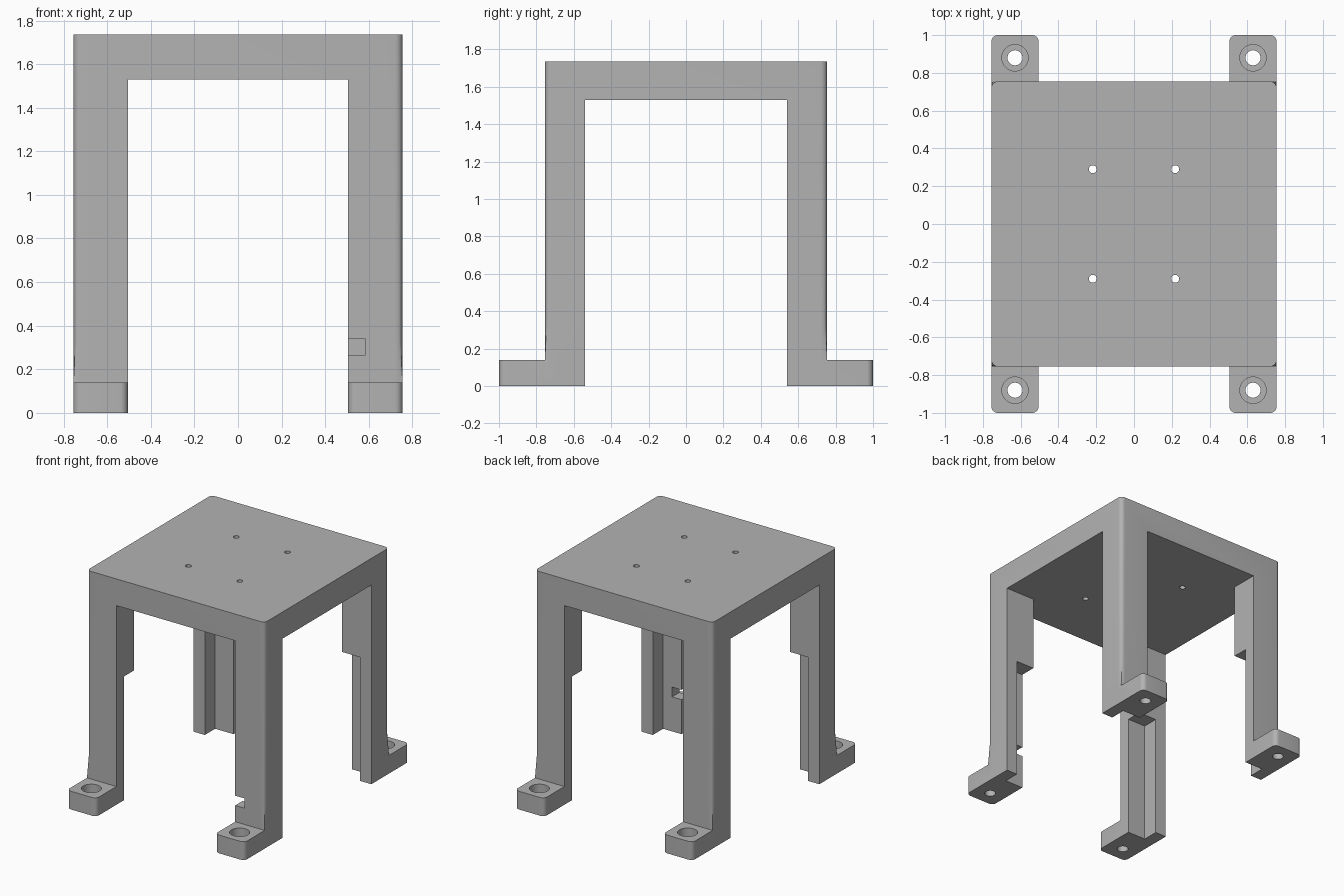
import bpy, bmesh, math

if "Cube" in bpy.data.objects:
    bpy.data.objects.remove(bpy.data.objects["Cube"], do_unlink=True)

HALF, TOP, OPEN_Z = 0.755, 1.735, 1.53      # outer half width, height, underside
LEG_X, LEG_Y = 0.505, 0.54                  # inner faces of the legs
FOOT_Z, RADIUS = 0.14, 0.035


def to_object(bm, name):
    bmesh.ops.recalc_face_normals(bm, faces=bm.faces)
    mesh = bpy.data.meshes.new(name)
    bm.to_mesh(mesh)
    bm.free()
    obj = bpy.data.objects.new(name, mesh)
    bpy.context.collection.objects.link(obj)
    return obj


def box(name, lo, hi, round_y=0):
    """Box between two corners; round_y rounds the upright edges on that y side."""
    bm = bmesh.new()
    bmesh.ops.create_cube(bm, size=1)
    for v in bm.verts:
        v.co = [a + (c + 0.5) * (b - a) for a, b, c in zip(lo, hi, v.co)]
    if round_y:
        mid = (lo[1] + hi[1]) / 2
        edges = [e for e in bm.edges
                 if abs(e.verts[0].co.z - e.verts[1].co.z) > 0.01
                 and (e.verts[0].co.y - mid) * round_y > 0]
        bmesh.ops.bevel(bm, geom=edges, offset=RADIUS, segments=8,
                        profile=0.5, affect='EDGES')
    return to_object(bm, name)


def cylinder(name, x, y, radius, z0, z1):
    bm = bmesh.new()
    bmesh.ops.create_cone(bm, cap_ends=True, segments=32, radius1=radius,
                          radius2=radius, depth=z1 - z0)
    bmesh.ops.translate(bm, verts=bm.verts, vec=(x, y, (z0 + z1) / 2))
    return to_object(bm, name)


def combine(target, tool, operation='DIFFERENCE'):
    """Apply one boolean and remove the tool."""
    tool.hide_render = True
    mod = target.modifiers.new("combine", 'BOOLEAN')
    mod.operation, mod.solver, mod.object = operation, 'EXACT', tool
    bpy.context.view_layer.update()
    graph = bpy.context.evaluated_depsgraph_get()
    mesh = bpy.data.meshes.new_from_object(target.evaluated_get(graph))
    target.modifiers.clear()
    target.data = mesh
    bpy.data.objects.remove(tool, do_unlink=True)


def corner_ring(bm, z, rounded):
    """Square outline whose corners are either round or sharp."""
    ring, steps = [], 8
    for quarter in range(4):
        for i in range(steps + 1):
            t = math.pi / 2 * i / steps
            c, s = math.cos(t), math.sin(t)
            k = 1 if rounded else 1 / max(c, s)
            x = y = HALF - RADIUS
            x, y = x + RADIUS * c * k, y + RADIUS * s * k
            for _ in range(quarter):
                x, y = -y, x
            ring.append(bm.verts.new((x, y, z)))
    return ring


# Outer block: sharp corners by the feet, blending into round ones above
bm = bmesh.new()
rings = [corner_ring(bm, z, r) for z, r in
         ((0, False), (FOOT_Z, False), (0.33, True), (TOP, True))]
for a, b in zip(rings, rings[1:]):
    for i in range(len(a)):
        j = (i + 1) % len(a)
        bm.faces.new((a[i], a[j], b[j], b[i]))
bm.faces.new(rings[0][::-1])
bm.faces.new(rings[-1])
stand = to_object(bm, "table_stand")

# Openings between the legs, and the recess that thins the lower legs
combine(stand, box("front_opening", (-LEG_X, -1.2, -1), (LEG_X, 1.2, OPEN_Z)))
combine(stand, box("side_opening", (-1.2, -LEG_Y, -1), (1.2, LEG_Y, OPEN_Z)))
combine(stand, box("leg_recess", (-0.66, -0.665, -1), (0.66, 0.665, 0.95)))

# Feet with counterbored screw holes
for sx in (-1, 1):
    for sy in (-1, 1):
        xs = sorted((sx * LEG_X, sx * HALF))
        ys = sorted((sy * 0.7, sy * 1.0))
        foot = box("foot", (xs[0], ys[0], 0), (xs[1], ys[1], FOOT_Z), sy)
        combine(stand, foot, 'UNION')
        x, y = sx * 0.63, sy * 0.88
        combine(stand, cylinder("screw_hole", x, y, 0.04, -0.1, 0.3))
        combine(stand, cylinder("counterbore", x, y, 0.07, 0.07, 0.3))
        # Small mounting hole through the top
        combine(stand, cylinder("top_hole", sx * 0.218, sy * 0.29, 0.021, 1.3, 2))

# Cable notch in one front leg
combine(stand, box("cable_notch", (0.4, -0.8, 0.265), (0.585, -0.6, 0.34)))

# Single grey material
grey = bpy.data.materials.new("plain grey")
grey.use_nodes = True
colour = (0.45, 0.45, 0.45, 1)
grey.diffuse_color = colour
grey.node_tree.nodes["Principled BSDF"].inputs["Base Color"].default_value = colour
stand.data.materials.clear()
stand.data.materials.append(grey)
for face in stand.data.polygons:
    face.material_index = 0

bpy.ops.object.select_all(action='DESELECT')
stand.select_set(True)
bpy.context.view_layer.objects.active = stand
bpy.ops.object.shade_smooth_by_angle(angle=math.radians(30))
